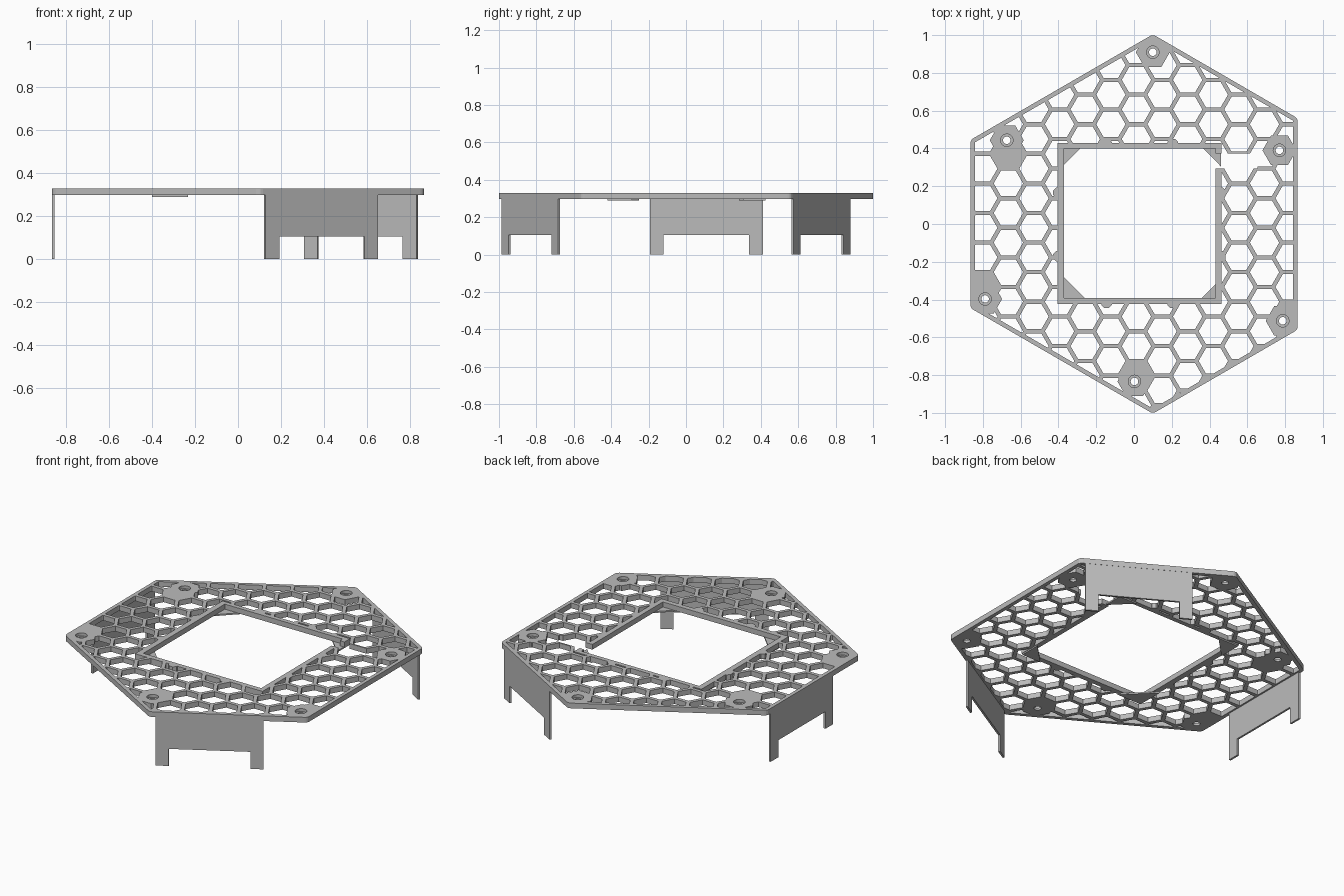
import bpy, bmesh, math
from mathutils import Vector

if "Cube" in bpy.data.objects:
    bpy.data.objects.remove(bpy.data.objects["Cube"])

TOP, BOT = 0.33, 0.298
grey = bpy.data.materials.new("light_grey")
grey.diffuse_color = (0.5, 0.5, 0.5, 1)
grey.use_nodes = True
grey.node_tree.nodes["Principled BSDF"].inputs["Base Color"].default_value = grey.diffuse_color


def prisms(name, polys, z0, z1):
    """One object holding a straight prism for every 2D polygon (counterclockwise)."""
    bm = bmesh.new()
    for pts in polys:
        lo = [bm.verts.new((p[0], p[1], z0)) for p in pts]
        hi = [bm.verts.new((p[0], p[1], z1)) for p in pts]
        bm.faces.new(lo[::-1])
        bm.faces.new(hi)
        n = len(pts)
        for i in range(n):
            j = (i + 1) % n
            bm.faces.new((lo[i], lo[j], hi[j], hi[i]))
    me = bpy.data.meshes.new(name)
    bm.to_mesh(me)
    bm.free()
    me.materials.append(grey)
    ob = bpy.data.objects.new(name, me)
    bpy.context.collection.objects.link(ob)
    return ob


def ngon(x, y, r, n, turn=0.0):
    return [(x + r * math.cos(turn + 2 * math.pi * i / n),
             y + r * math.sin(turn + 2 * math.pi * i / n)) for i in range(n)]


def rect(x0, x1, y0, y1):
    return [(x0, y0), (x1, y0), (x1, y1), (x0, y1)]


def boolean(ob, cutter, op='DIFFERENCE'):
    """Apply a boolean and remove the cutter."""
    m = ob.modifiers.new("cut", 'BOOLEAN')
    m.operation, m.object, m.solver = op, cutter, 'EXACT'
    bpy.context.view_layer.update()
    dg = bpy.context.evaluated_depsgraph_get()
    me = bpy.data.meshes.new_from_object(ob.evaluated_get(dg))
    ob.modifiers.clear()
    ob.data = me
    bpy.data.objects.remove(cutter)


def inset(pts, d):
    """Move every side of a convex polygon inward by d."""
    out = []
    n = len(pts)
    for i in range(n):
        a, b, c = (Vector(pts[(i + k) % n]) for k in (-1, 0, 1))
        u, v = (b - a).normalized(), (c - b).normalized()
        n1, n2 = Vector((-u.y, u.x)), Vector((-v.y, v.x))
        out.append(tuple(b + (n1 + n2) * d / (1 + n1.dot(n2))))
    return out


def rounded(pts, r):
    """Round polygon corners with a short quadratic arc."""
    out = []
    n = len(pts)
    for i in range(n):
        a, b, c = (Vector(pts[(i + k) % n]) for k in (-1, 0, 1))
        p, q = b + (a - b).normalized() * r, b + (c - b).normalized() * r
        for t in (0, 0.33, 0.67, 1):
            out.append(tuple(p * (1 - t) ** 2 + b * 2 * t * (1 - t) + q * t * t))
    return out


# Outline: hexagon with alternating long and short sides
outline = [(0.1, 1.004), (-0.866, 0.445), (-0.866, -0.445),
           (0.1, -1.004), (0.866, -0.56), (0.866, 0.56)]
CX = 0.033  # centre of the threefold symmetry
holes = []
for r, a in ((0.912, 85.8), (0.834, 27.9)):
    for k in range(3):
        t = math.radians(a + 120 * k)
        holes.append((CX + r * math.cos(t), r * math.sin(t)))

# Honeycomb cell cutters
P = 0.1566
cells = []
for k in range(-8, 9):
    for n in range(-8, 9):
        x = 0.013 + k * P * math.sqrt(3) / 2
        y = -0.02 + P * (n + (0.5 if k % 2 else 0))
        if min(math.hypot(x - h[0], y - h[1]) for h in holes) > 0.076:
            cells.append(ngon(x, y, 0.0777, 6))
cutter = prisms("cell_cutter", cells, BOT - 0.05, TOP + 0.05)
boolean(cutter, prisms("limit", [inset(outline, 0.023)], 0.2, 0.42), 'INTERSECT')

# Solid areas kept: square frame, screw pads and small clip bumps
boolean(cutter, prisms("keep_frame", [rect(-0.405, 0.463, -0.423, 0.428)], 0.15, 0.45))
boolean(cutter, prisms("keep_pads", [ngon(x, y, 0.09, 6) for x, y in holes], 0.15, 0.45))
bumps = [(x, y) for x in (-0.145, 0.205) for y in (-0.418, 0.423)]
bumps += [(x, y) for x in (-0.4, 0.458) for y in (-0.17, 0.165)]
boolean(cutter, prisms("keep_bumps", [ngon(x, y, 0.03, 8, 0.39) for x, y in bumps], 0.15, 0.45))

# Top plate
plate = prisms("honeycomb_plate", [rounded(outline, 0.018)], BOT, TOP)
boolean(plate, cutter)
boolean(plate, prisms("opening", [rect(-0.37, 0.432, -0.392, 0.4)], 0.1, 0.5))
boolean(plate, prisms("cable_slot", [rect(0.38, 0.655, 0.293, 0.373)], 0.12, 0.48))
boolean(plate, prisms("screw_holes", [ngon(x, y, 0.033, 24) for x, y in holes], 0.14, 0.46))

# Screw seats: narrower ring at the bottom of every screw hole
seats = prisms("screw_seats", [ngon(x, y, 0.034, 24) for x, y in holes], BOT, BOT + 0.014)
boolean(seats, prisms("bore", [ngon(x, y, 0.02, 24) for x, y in holes], 0.2, 0.4))

# Thin corner gussets just below the square opening
gussets = []
for x, y, sx, sy, s in ((-0.4, -0.42, 1, 1, 0.168), (-0.4, 0.425, 1, -1, 0.142),
                        (0.46, -0.42, -1, 1, 0.13), (0.46, 0.425, -1, -1, 0.12)):
    tri = [(x, y), (x + sx * s, y), (x, y + sy * s)]
    gussets.append(tri if sx * sy > 0 else tri[::-1])
prisms("corner_gussets", gussets, BOT - 0.008, BOT + 0.001)

# Three side walls, each with two feet, standing on the short sides
profile = [(0.033, 0), (0.108, 0), (0.108, 0.105), (0.566, 0.105),
           (0.566, 0), (0.638, 0), (0.638, BOT + 0.01), (0.033, BOT + 0.01)]
sides = [(1, 2), (3, 4), (5, 0)]
for i, (a, b) in enumerate(sides):
    A, B = Vector(outline[a]), Vector(outline[b])
    u = (B - A).normalized()
    nrm = Vector((-u.y, u.x))  # points inward
    bm = bmesh.new()
    rows = []
    for d in (0.001, 0.013):
        row = []
        for s, z in profile:
            q = A + u * s + nrm * d
            row.append(bm.verts.new((q.x, q.y, z)))
        rows.append(row)
    bm.faces.new(rows[0])
    bm.faces.new(rows[1][::-1])
    for k in range(8):
        j = (k + 1) % 8
        bm.faces.new((rows[0][j], rows[0][k], rows[1][k], rows[1][j]))
    bmesh.ops.recalc_face_normals(bm, faces=bm.faces)
    me = bpy.data.meshes.new("side_wall")
    bm.to_mesh(me)
    bm.free()
    me.materials.append(grey)
    bpy.context.collection.objects.link(bpy.data.objects.new("side_wall_%d" % (i + 1), me))
